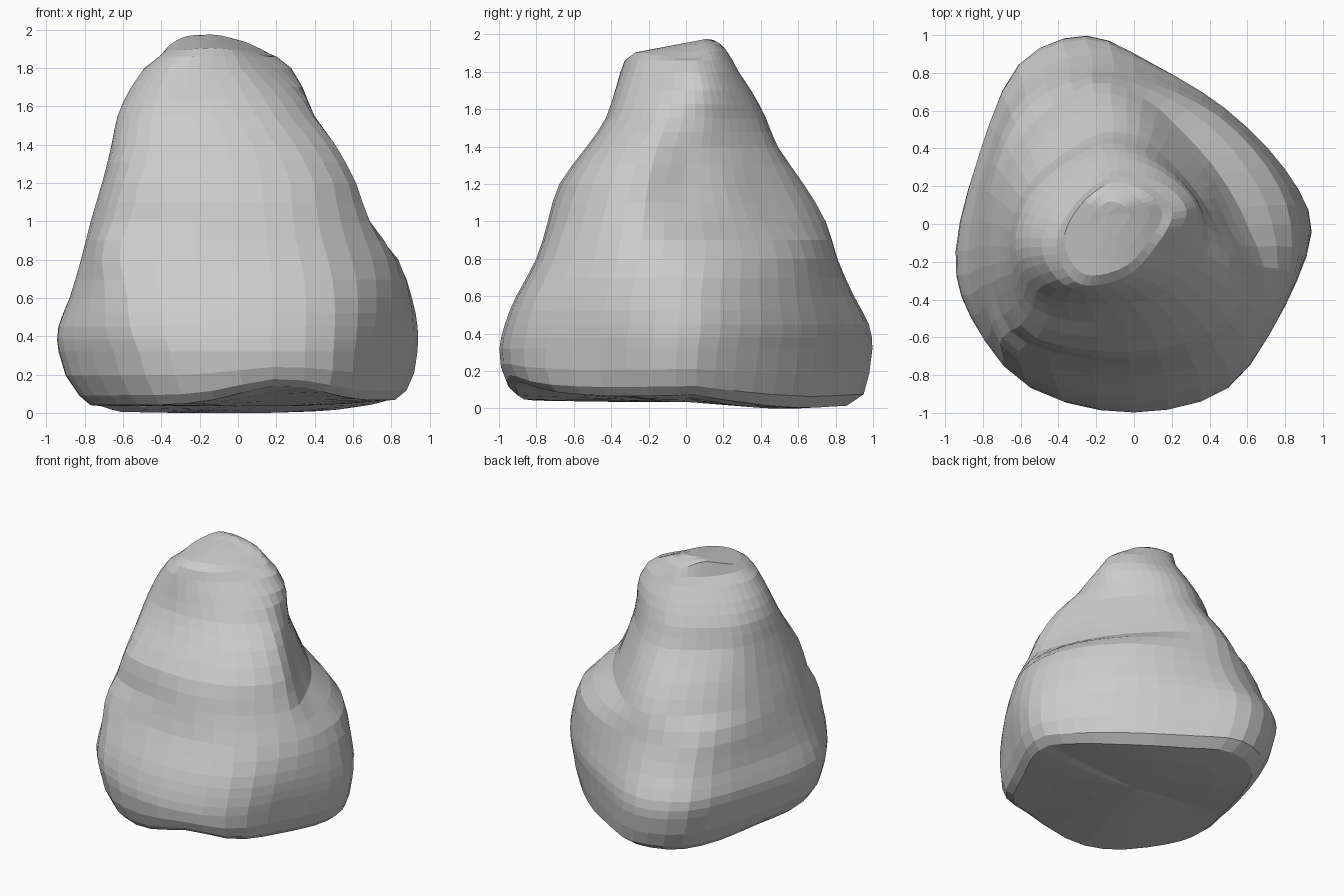
import bpy, bmesh, math

if "Cube" in bpy.data.objects:
    bpy.data.objects.remove(bpy.data.objects["Cube"])

# Plan outlines at six heights, counter-clockwise from the right side
BASE = [(.94, -.05), (.80, .27), (.47, .60), (.10, .84), (-.25, 1.0), (-.60, .85), (-.81, .35),
        (-.94, -.15), (-.85, -.50), (-.51, -.88), (0, -1.0), (.50, -.87), (.76, -.46)]
LOBE = [(.80, 0), (.68, .30), (.43, .57), (.10, .73), (-.22, .79), (-.57, .66), (-.74, .32),
        (-.80, -.12), (-.77, -.42), (-.63, -.70), (-.02, -.78), (.45, -.69), (.76, -.36)]
WAIST = [(.60, -.02), (.45, .25), (.27, .46), (.05, .66), (-.22, .74), (-.52, .54), (-.70, .26),
         (-.77, -.12), (-.73, -.40), (-.57, -.63), (-.02, -.74), (.42, -.64), (.69, -.34)]
LEDGE = [(.50, -.02), (.40, .20), (.24, .38), (.03, .57), (-.20, .62), (-.48, .45), (-.65, .20),
         (-.71, -.12), (-.68, -.36), (-.52, -.61), (-.03, -.68), (.40, -.58), (.62, -.30)]
NECK = [(.42, .02), (.32, .18), (.18, .34), (.02, .46), (-.18, .48), (-.44, .32), (-.60, .14),
        (-.66, -.12), (-.62, -.33), (-.46, -.48), (-.05, -.53), (.30, -.46), (.51, -.24)]
CROWN = [(.26, .03), (.23, .13), (.13, .21), (0, .26), (-.14, .27), (-.29, .19), (-.42, .06),
         (-.49, -.08), (-.47, -.21), (-.37, -.33), (-.22, -.35), (0, -.28), (.16, -.12)]
OUTLINES = [(.3, BASE), (.85, LOBE), (1.0, WAIST), (1.2, LEDGE), (1.4, NECK), (1.8, CROWN)]
# Silhouette limits: z, x min, x max, y min, y max
LIMITS = [
    (.05, -.77, .82, -.91, .86), (.10, -.83, .88, -.96, .95), (.20, -.90, .92, -.99, .98),
    (.32, -.94, .94, -1.0, 1.0), (.45, -.94, .94, -.97, .98), (.60, -.88, .91, -.91, .90),
    (.80, -.82, .84, -.80, .81), (1.0, -.77, .69, -.74, .75), (1.2, -.71, .62, -.68, .63),
    (1.4, -.66, .51, -.53, .49), (1.55, -.63, .40, -.43, .43), (1.7, -.56, .34, -.38, .35),
    (1.8, -.49, .28, -.35, .28), (1.86, -.41, .20, -.33, .25),
]


def spline(a, b, c, d, t):
    return tuple(.5 * (2*q + (r - p)*t + (2*p - 5*q + 4*r - s)*t*t + (3*q - p - 3*r + s)*t**3)
                 for p, q, r, s in zip(a, b, c, d))


def smooth_loop(pts, steps=3):
    n = len(pts)
    return [spline(pts[i - 1], pts[i], pts[(i + 1) % n], pts[(i + 2) % n], k / steps)
            for i in range(n) for k in range(steps)]


def outline_at(z):
    if z <= OUTLINES[0][0]:
        return OUTLINES[0][1]
    for (z0, a), (z1, b) in zip(OUTLINES, OUTLINES[1:]):
        if z <= z1:
            t = (z - z0) / (z1 - z0)
            return [(p[0] + (q[0] - p[0])*t, p[1] + (q[1] - p[1])*t) for p, q in zip(a, b)]
    return OUTLINES[-1][1]


def fit(pts, x0, x1, y0, y1):
    xs, ys = [p[0] for p in pts], [p[1] for p in pts]
    sx, sy = (x1 - x0) / (max(xs) - min(xs)), (y1 - y0) / (max(ys) - min(ys))
    return [(x0 + (x - min(xs))*sx, y0 + (y - min(ys))*sy) for x, y in pts]


def crown(x, y):
    return 1.955 + .19*y - .9*(x + .17)**2 - 6*max(0, y - .1)**2


def underside(x, y):
    notch = .13 * math.exp(-((x - .25) / .33)**2) * max(0, min(1, -y - .1))
    back = .06 * max(0, abs(y - .45) - .25) if y > 0 else 0
    return max(0, .035 - .08*min(.45, max(0, y))) + back + notch + .06*max(0, x - .35)


# Add one in-between level to each wide gap
levels = []
last = len(LIMITS) - 1
for i, row in enumerate(LIMITS):
    levels.append(row)
    if i < last and LIMITS[i + 1][0] - row[0] > .12:
        levels.append(spline(LIMITS[max(i - 1, 0)], row, LIMITS[i + 1], LIMITS[min(i + 2, last)], .5))

rings = []
# Underside rings, from the middle outwards
base = fit(smooth_loop(outline_at(.05)), *LIMITS[0][1:])
for s in (.35, .7):
    rings.append([(x*s, y*s, underside(x*s, y*s)) for x, y in base])
# Side rings
for z, *box in levels:
    ring = fit(smooth_loop(outline_at(z)), *box)
    low = max(0, 1 - (z - .05) / .25)
    rings.append([(x, y, z + low*(underside(x, y) - .045)) for x, y in ring])
# Crown rings, closing in on the sloping top
rim = rings[-1]
cx, cy = -.14, .05
for s in (.85, .65, .35):
    ring = [(cx + (x - cx)*s, cy + (y - cy)*s) for x, y, _ in rim]
    rings.append([(x, y, crown(x, y)) for x, y in ring])

# Skin the rings into one boulder
bm = bmesh.new()
loops = [[bm.verts.new(p) for p in ring] for ring in rings]
n = len(loops[0])
for lower, upper in zip(loops, loops[1:]):
    for i in range(n):
        j = (i + 1) % n
        bm.faces.new((lower[i], lower[j], upper[j], upper[i]))
for loop, centre, flip in ((loops[0], (0, 0, underside(0, 0)), True), (loops[-1], (cx, cy, crown(cx, cy)), False)):
    c = bm.verts.new(centre)
    for i in range(n):
        a, b = loop[i], loop[(i + 1) % n]
        bm.faces.new((b, a, c) if flip else (a, b, c))
# Soften the ring steps a little
side = [v for loop in loops[5:-3] for v in loop]
bmesh.ops.smooth_vert(bm, verts=side, factor=.2, use_axis_x=True, use_axis_y=True, use_axis_z=False)
bmesh.ops.recalc_face_normals(bm, faces=bm.faces)
mesh = bpy.data.meshes.new("boulder")
bm.to_mesh(mesh)
bm.free()
boulder = bpy.data.objects.new("boulder", mesh)
bpy.context.collection.objects.link(boulder)
